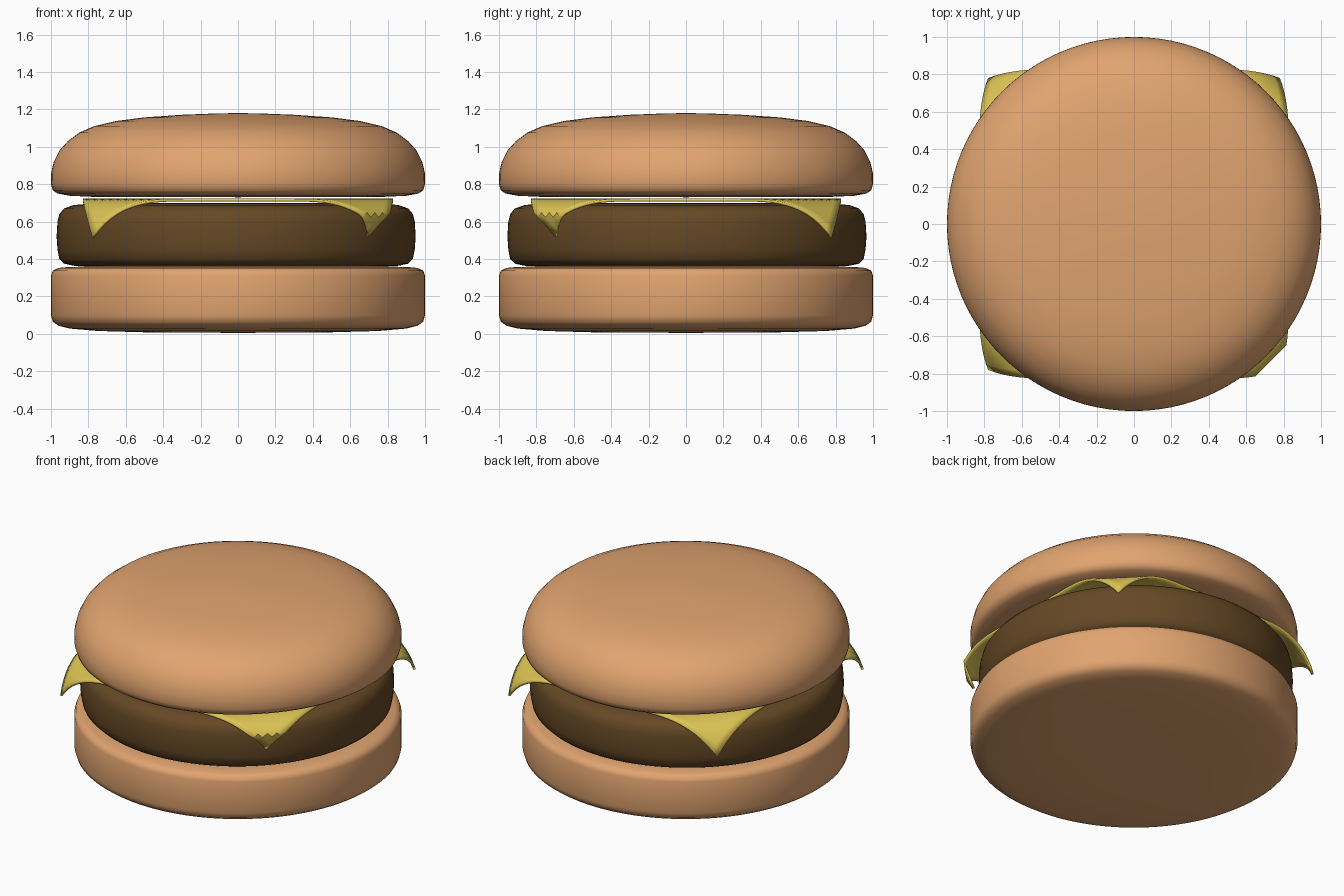
import bpy, bmesh, math

if "Cube" in bpy.data.objects:
    bpy.data.objects.remove(bpy.data.objects["Cube"])


def material(name, color):
    m = bpy.data.materials.new(name)
    m.diffuse_color = (*color, 1)
    m.use_nodes = True
    m.node_tree.nodes["Principled BSDF"].inputs["Base Color"].default_value = m.diffuse_color
    return m


def finish(name, bm, mat, angle=60):
    mesh = bpy.data.meshes.new(name)
    bm.to_mesh(mesh)
    bm.free()
    ob = bpy.data.objects.new(name, mesh)
    bpy.context.collection.objects.link(ob)
    mesh.materials.append(mat)
    bpy.ops.object.select_all(action='DESELECT')
    bpy.context.view_layer.objects.active = ob
    ob.select_set(True)
    bpy.ops.object.shade_smooth_by_angle(angle=math.radians(angle))
    return ob


def lathe(name, profile, mat, center=(0, 0)):
    """Spin an (r, z) profile around a vertical axis."""
    bm = bmesh.new()
    verts = [bm.verts.new((r, 0, z)) for r, z in profile]
    edges = [bm.edges.new(p) for p in zip(verts, verts[1:])]
    bmesh.ops.spin(bm, geom=verts + edges, cent=(0, 0, 0), axis=(0, 0, 1),
                   angle=math.tau, steps=96)
    bmesh.ops.remove_doubles(bm, verts=bm.verts, dist=1e-4)
    bmesh.ops.recalc_face_normals(bm, faces=bm.faces)
    ob = finish(name, bm, mat)
    ob.location = (*center, 0)
    return ob


bun = material("bun", (0.75, 0.37, 0.16))
meat = material("meat", (0.13, 0.065, 0.018))
cheese = material("cheese", (0.72, 0.55, 0.09))

# Bottom bun
lathe("bottom_bun", [(0, .005), (.5, .008), (.75, .015), (.9, .028), (.96, .043),
                     (.99, .065), (1, .1), (1, .31), (.99, .338), (.96, .352),
                     (.9, .358), (.7, .36), (0, .36)], bun)

# Patty
lathe("patty", [(0, .355), (.75, .358), (.87, .364), (.92, .375), (.945, .4),
                (.955, .45), (.96, .52), (.955, .6), (.945, .64), (.92, .67),
                (.87, .688), (.77, .697), (0, .7)], meat, (-.01, .005))

# Domed top bun
lathe("top_bun", [(0, .73), (.75, .731), (.9, .738), (.965, .75), (.99, .767),
                  (1, .8), (.999, .86), (.985, .92), (.955, .98), (.91, 1.03),
                  (.85, 1.075), (.77, 1.11), (.65, 1.138), (.5, 1.157),
                  (.3, 1.171), (.12, 1.178), (0, 1.18)], bun)

# Cheese slice: thin square whose corners droop, front right one tucked under
bm = bmesh.new()
bmesh.ops.create_grid(bm, x_segments=40, y_segments=40, size=.83)
for v in bm.verts:
    x, y = v.co.x, v.co.y
    t = max(0, (abs(x) + abs(y) - 1.15) / .51)
    pull = .05 * t ** 3
    if x > 0 and y < 0:
        pull += max(0, t - .7) / .3 * .08
    v.co.x -= math.copysign(pull, x)
    v.co.y -= math.copysign(pull, y)
    v.co.z = .722 - .205 * t ** 2.6
slice_ob = finish("cheese_slice", bm, cheese, 30)
thick = slice_ob.modifiers.new("thickness", 'SOLIDIFY')
thick.thickness = .015
thick.offset = -1
